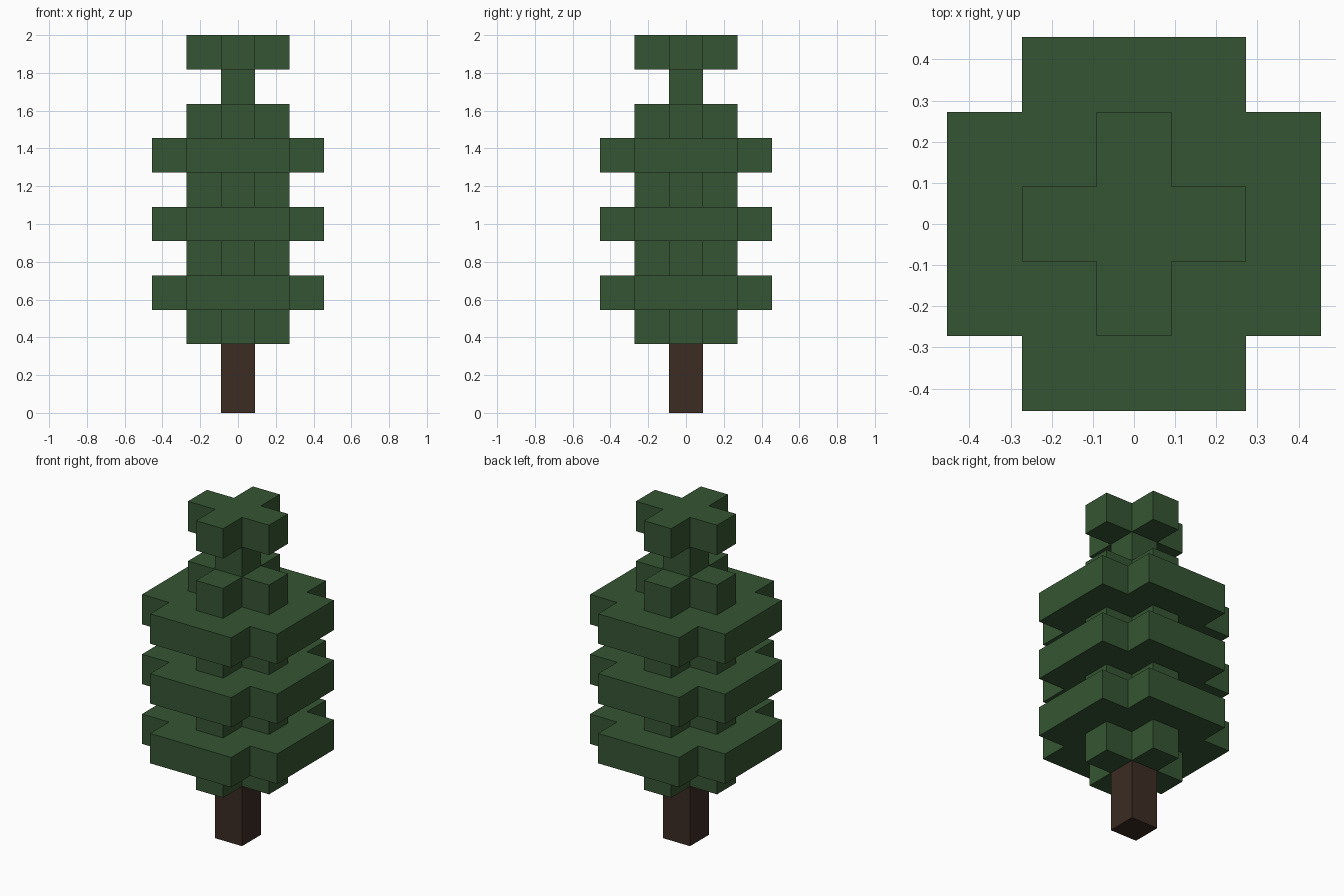
import bpy
import bmesh

cube = bpy.data.objects.get("Cube")
if cube:
    bpy.data.objects.remove(cube, do_unlink=True)

U = 2 / 11  # one block


def make_material(name, rgb):
    mat = bpy.data.materials.new(name)
    mat.use_nodes = True
    mat.diffuse_color = (*rgb, 1)
    bsdf = next(n for n in mat.node_tree.nodes if n.type == 'BSDF_PRINCIPLED')
    bsdf.inputs["Base Color"].default_value = (*rgb, 1)
    return mat


leaf_green = make_material("leaf green", (0.036, 0.091, 0.033))
bark_brown = make_material("bark brown", (0.045, 0.025, 0.017))


def square(a):
    return [(a, -a), (a, a), (-a, a), (-a, -a)]


def cross(outer, inner):
    # One arm's three corners, turned a quarter at a time
    x_y, points = [(outer, -inner), (outer, inner), (inner, inner)], []
    for _ in range(4):
        points += x_y
        x_y = [(-y, x) for x, y in x_y]
    return points


def prism(name, profile, bottom, height, mat):
    """Extrude a flat outline upwards; all sizes are in blocks."""
    bm = bmesh.new()
    base = bm.faces.new([bm.verts.new((x * U, y * U, bottom * U)) for x, y in profile])
    top = bmesh.ops.extrude_face_region(bm, geom=[base], use_keep_orig=True)["geom"]
    verts = [v for v in top if isinstance(v, bmesh.types.BMVert)]
    bmesh.ops.translate(bm, verts=verts, vec=(0, 0, height * U))
    bmesh.ops.recalc_face_normals(bm, faces=bm.faces)
    mesh = bpy.data.meshes.new(name)
    bm.to_mesh(mesh)
    bm.free()
    mesh.materials.append(mat)
    obj = bpy.data.objects.new(name, mesh)
    bpy.context.collection.objects.link(obj)
    return obj


small_cross = cross(1.5, 0.5)
wide_cross = cross(2.5, 1.5)

# Trunk
prism("trunk", square(0.5), 0, 2, bark_brown)

# Alternating narrow and wide foliage layers
for i in range(4):
    prism(f"narrow_foliage_{i + 1}", small_cross, 2 + 2 * i, 1, leaf_green)
for i in range(3):
    prism(f"wide_foliage_{i + 1}", wide_cross, 3 + 2 * i, 1, leaf_green)

# Treetop: slim neck and cross-shaped cap
prism("treetop_neck", square(0.5), 9, 1, leaf_green)
prism("treetop_cap", small_cross, 10, 1, leaf_green)
